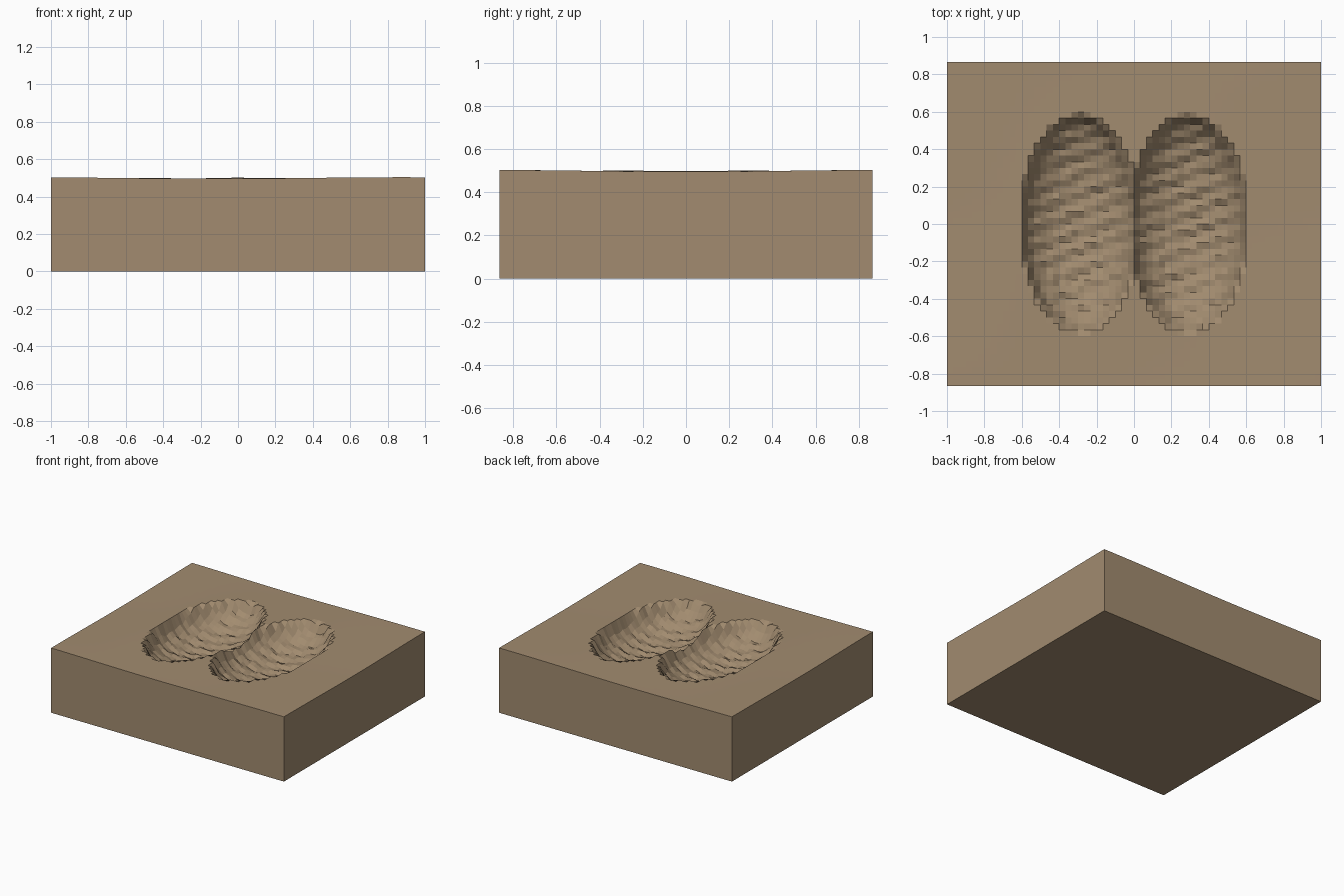
import bpy, bmesh, math, random

if "Cube" in bpy.data.objects:
    bpy.data.objects.remove(bpy.data.objects["Cube"])

random.seed(4)
W, D, H = 2.0, 1.73, 0.5          # slab size
NX, NY = 60, 52                   # ground cells
LOBE_X, RX, RY, DEPTH = 0.29, 0.305, 0.57, 0.2


def ground(x, y):
    # gentle swell of the undisturbed mud
    return H + 0.004 * math.sin(3.1 * x + 2.0) * math.cos(3.6 * y) - 0.001


def print_depth(x, y):
    # two side-by-side oval bowls with rough floors
    depth = 0.0
    for side in (-1, 1):
        r2 = ((x - side * LOBE_X) / RX) ** 2 + (y / RY) ** 2
        if r2 < 1:
            rough = 0.007 * math.sin(62 * (y - 0.35 * x)) + random.uniform(-0.006, 0.006)
            depth = max(depth, DEPTH * math.sqrt(1 - r2) + rough)
    return depth


bm = bmesh.new()

# top surface
rows = []
for j in range(NY + 1):
    y = -D / 2 + D * j / NY
    row = []
    for i in range(NX + 1):
        x = -W / 2 + W * i / NX
        row.append(bm.verts.new((x, y, ground(x, y) - print_depth(x, y))))
    rows.append(row)
for j in range(NY):
    for i in range(NX):
        bm.faces.new((rows[j][i], rows[j][i + 1], rows[j + 1][i + 1], rows[j + 1][i]))

# side walls and flat base
rim = [e for e in bm.edges if e.is_boundary]
walls = bmesh.ops.extrude_edge_only(bm, edges=rim)["geom"]
for v in walls:
    if isinstance(v, bmesh.types.BMVert):
        v.co.z = 0
bmesh.ops.holes_fill(bm, edges=[e for e in bm.edges if e.is_boundary], sides=0)
bmesh.ops.recalc_face_normals(bm, faces=bm.faces)

mesh = bpy.data.meshes.new("mud_slab_with_hoofprint")
bm.to_mesh(mesh)
bm.free()
slab = bpy.data.objects.new("mud_slab_with_hoofprint", mesh)
bpy.context.collection.objects.link(slab)

mat = bpy.data.materials.new("mud")
mat.diffuse_color = (0.36, 0.26, 0.16, 1)
mat.use_nodes = True
mat.node_tree.nodes["Principled BSDF"].inputs["Base Color"].default_value = mat.diffuse_color
mesh.materials.append(mat)
